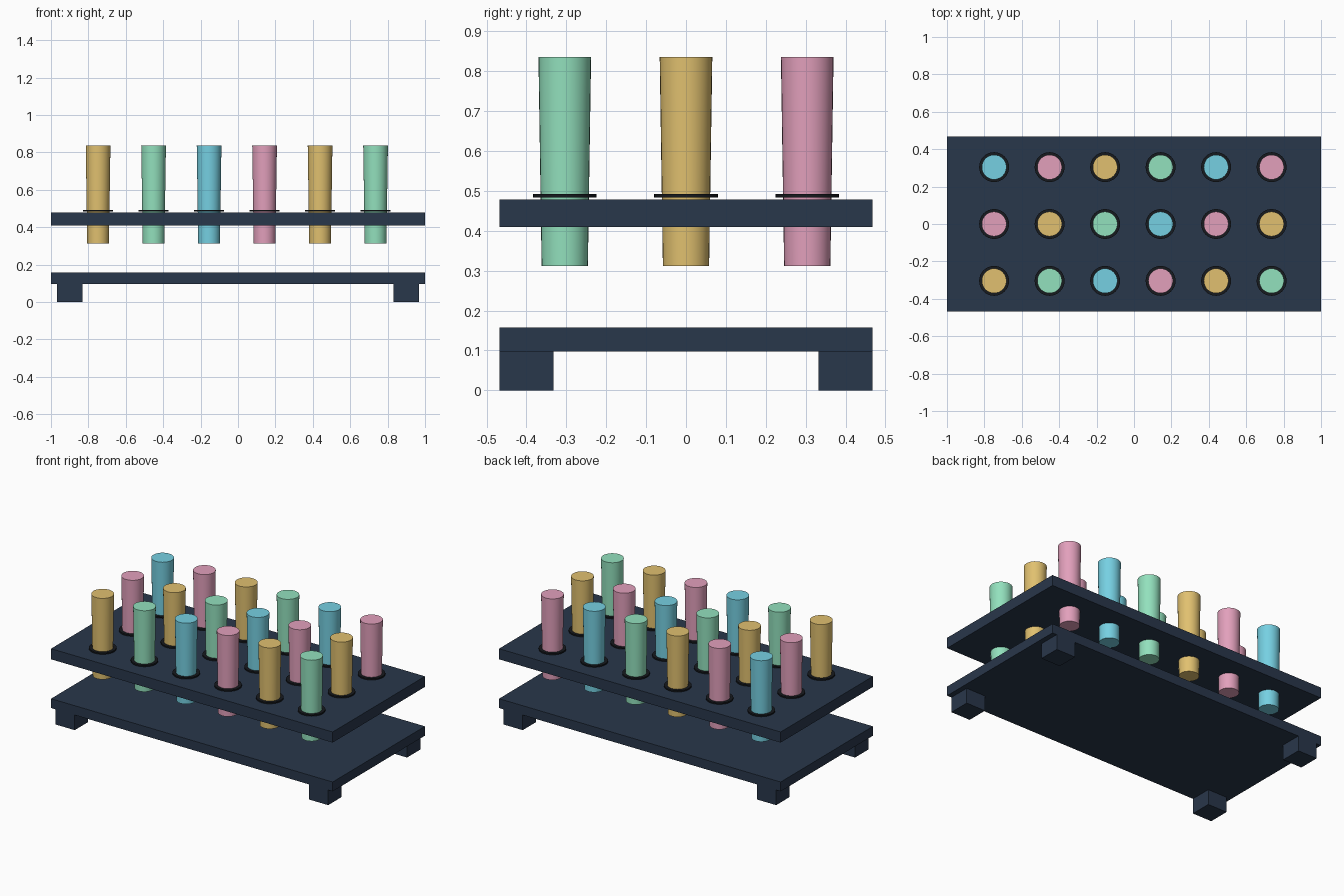
import bpy
import math

if "Cube" in bpy.data.objects:
    bpy.data.objects.remove(bpy.data.objects["Cube"])


def material(name, rgb):
    mat = bpy.data.materials.new(name)
    mat.diffuse_color = (*rgb, 1.0)
    mat.use_nodes = True
    mat.node_tree.nodes["Principled BSDF"].inputs["Base Color"].default_value = mat.diffuse_color
    return mat


navy = material("navy", (0.022, 0.038, 0.07))
black = material("black", (0.008, 0.01, 0.013))
tints = [
    material("gold", (0.75, 0.53, 0.16)),
    material("green", (0.29, 0.75, 0.51)),
    material("blue", (0.18, 0.63, 0.76)),
    material("pink", (0.76, 0.35, 0.50)),
]


def box(name, x, y, z0, z1, sx, sy):
    bpy.ops.mesh.primitive_cube_add(size=1, location=(x, y, (z0 + z1) / 2))
    ob = bpy.context.object
    ob.name = name
    ob.scale = (sx, sy, z1 - z0)
    bpy.ops.object.transform_apply(location=False, rotation=False, scale=True)
    ob.data.materials.append(navy)


def cone(name, x, y, z0, z1, r0, r1, mat):
    bpy.ops.mesh.primitive_cone_add(vertices=32, radius1=r0, radius2=r1,
                                    depth=z1 - z0, location=(x, y, (z0 + z1) / 2))
    ob = bpy.context.object
    ob.name = name
    ob.data.materials.append(mat)
    bpy.ops.object.shade_smooth_by_angle(angle=math.radians(35))


# Base plate, rack plate and corner feet
box("base_plate", 0, 0, 0.097, 0.157, 2.0, 0.936)
box("rack_plate", 0, 0, 0.41, 0.478, 2.0, 0.936)
for sx in (-1, 1):
    for sy in (-1, 1):
        box("foot", sx * 0.9, sy * 0.4, 0, 0.097, 0.136, 0.136)

# Tapered tubes with dark collars, tints shifting by one each row
for row in range(3):
    for col in range(6):
        x = -0.748 + col * 0.2967
        y = (row - 1) * 0.304
        cone("tube", x, y, 0.312, 0.836, 0.058, 0.066, tints[(col - row) % 4])
        cone("collar", x, y, 0.483, 0.492, 0.08, 0.08, black)
